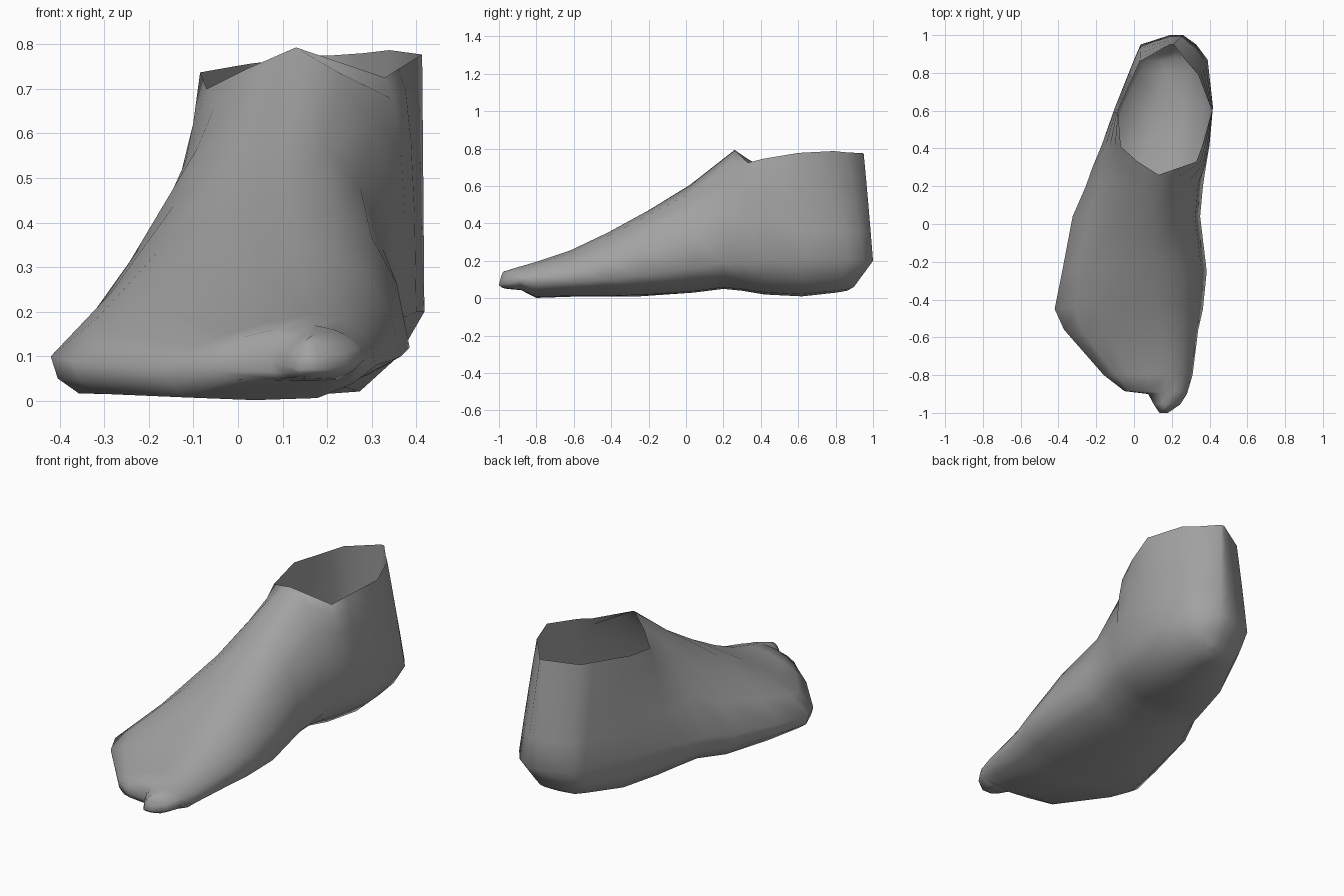
import bpy, bmesh

skin = bpy.data.materials.new("plain grey")
skin.diffuse_color = (0.36, 0.36, 0.36, 1)

# Ankle and heel stations, back to front:
# rim y, side y, left rim x/z, right rim x/z, left side x, right side x, side z, sole z
ankle = [
    (0.95, 1.00, 0.19, 0.775, 0.21, 0.775, 0.19, 0.26, 0.20, 0.06),
    (0.86, 0.95, 0.03, 0.757, 0.28, 0.78, 0.035, 0.33, 0.20, 0.04),
    (0.79, 0.87, 0.00, 0.752, 0.34, 0.787, 0.00, 0.39, 0.20, 0.03),
    (0.60, 0.62, -0.085, 0.737, 0.413, 0.777, -0.10, 0.418, 0.20, 0.01),
    (0.41, 0.42, -0.07, 0.70, 0.36, 0.745, -0.17, 0.40, 0.20, 0.02),
    (0.33, 0.30, 0.02, 0.745, 0.33, 0.725, -0.22, 0.38, 0.19, 0.04),
]
# Instep and toe stations:
# ridge y, side y, ridge x, ridge z, left side x, right side x, side z, sole z
instep = [
    (0.26, 0.20, 0.13, 0.793, -0.255, 0.365, 0.19, 0.05),
    (0.02, 0.04, 0.10, 0.605, -0.325, 0.35, 0.16, 0.03),
    (-0.20, -0.25, 0.10, 0.47, -0.38, 0.385, 0.12, 0.01),
    (-0.42, -0.45, 0.12, 0.35, -0.42, 0.365, 0.10, 0.01),
    (-0.62, -0.56, 0.15, 0.255, -0.37, 0.34, 0.09, 0.01),
    (-0.80, -0.80, 0.17, 0.195, -0.16, 0.31, 0.08, 0.002),
    (-0.885, -0.885, 0.17, 0.17, -0.05, 0.285, 0.09, 0.045),
    (-0.895, -0.90, 0.18, 0.168, 0.075, 0.28, 0.09, 0.045),
    (-0.95, -0.955, 0.17, 0.15, 0.105, 0.245, 0.08, 0.05),
    (-0.975, -1.0, 0.16, 0.143, 0.135, 0.18, 0.07, 0.055),
]
stations = ankle + [(a, b, x, z, x, z, l, r, s, o) for a, b, x, z, l, r, s, o in instep]


def wall(rim, side, a, b, steps=4):
    """Curved wall from the rim down to the widest point."""
    ctrl = (rim[0] + (side[0] - rim[0]) * a, (rim[1] + side[1]) / 2,
            side[2] + (rim[2] - side[2]) * b)
    pts = []
    for i in range(steps + 1):
        t = i / steps
        pts.append(tuple((1 - t) ** 2 * p + 2 * t * (1 - t) * c + t * t * q
                         for p, c, q in zip(rim, ctrl, side)))
    return pts


def section(yr, ys, lx, lz, rx, rz, xl, xr, zs, zb):
    """Open section: left rim, under the sole, right rim."""
    if ys > 0.5:      # straight heel walls
        bend_l = bend_r = (0.5, 0.55)
    elif ys < -0.85:  # blunt toes
        bend_l = bend_r = (0.9, 0.85)
    else:
        bend_l, bend_r = (0.65, 0.75), (0.9, 0.92)
    left = wall((lx, yr, lz), (xl, ys, zs), *bend_l)
    right = wall((rx, yr, rz), (xr, ys, zs), *bend_r)
    # the sole is drawn in under the heel
    yb = 0.62 + (ys - 0.62) * 0.73 if ys > 0.62 else max(ys, -0.98)
    w = xr - xl
    sole = [(xl + w * f, yb + (ys - yb) * h, zb + (zs - zb) * h)
            for f, h in ((0.02, 0.45), (0.08, 0.08), (0.42, 0.0), (0.72, 0.06), (0.89, 0.48))]
    return left + sole + right[::-1]


# Foot shell, open at the ankle
bm = bmesh.new()
rows = [[bm.verts.new(p) for p in section(*s)] for s in stations]
for r0, r1 in zip(rows, rows[1:]):
    for i in range(len(r0) - 1):
        bm.faces.new((r0[i], r0[i + 1], r1[i + 1], r1[i]))
# Close the heel and the toe tip with strips across
for row in (rows[0], rows[-1]):
    n = len(row)
    for i in range(n // 2 - 1):
        bm.faces.new((row[i], row[i + 1], row[n - 2 - i], row[n - 1 - i]))
    m = n // 2
    bm.faces.new((row[m - 1], row[m], row[m + 1]))
bmesh.ops.remove_doubles(bm, verts=bm.verts, dist=0.0005)
bmesh.ops.recalc_face_normals(bm, faces=bm.faces)
for f in bm.faces:
    f.smooth = True
mesh = bpy.data.meshes.new("foot")
bm.to_mesh(mesh)
bm.free()
mesh.materials.append(skin)
foot = bpy.data.objects.new("foot", mesh)
bpy.context.collection.objects.link(foot)
